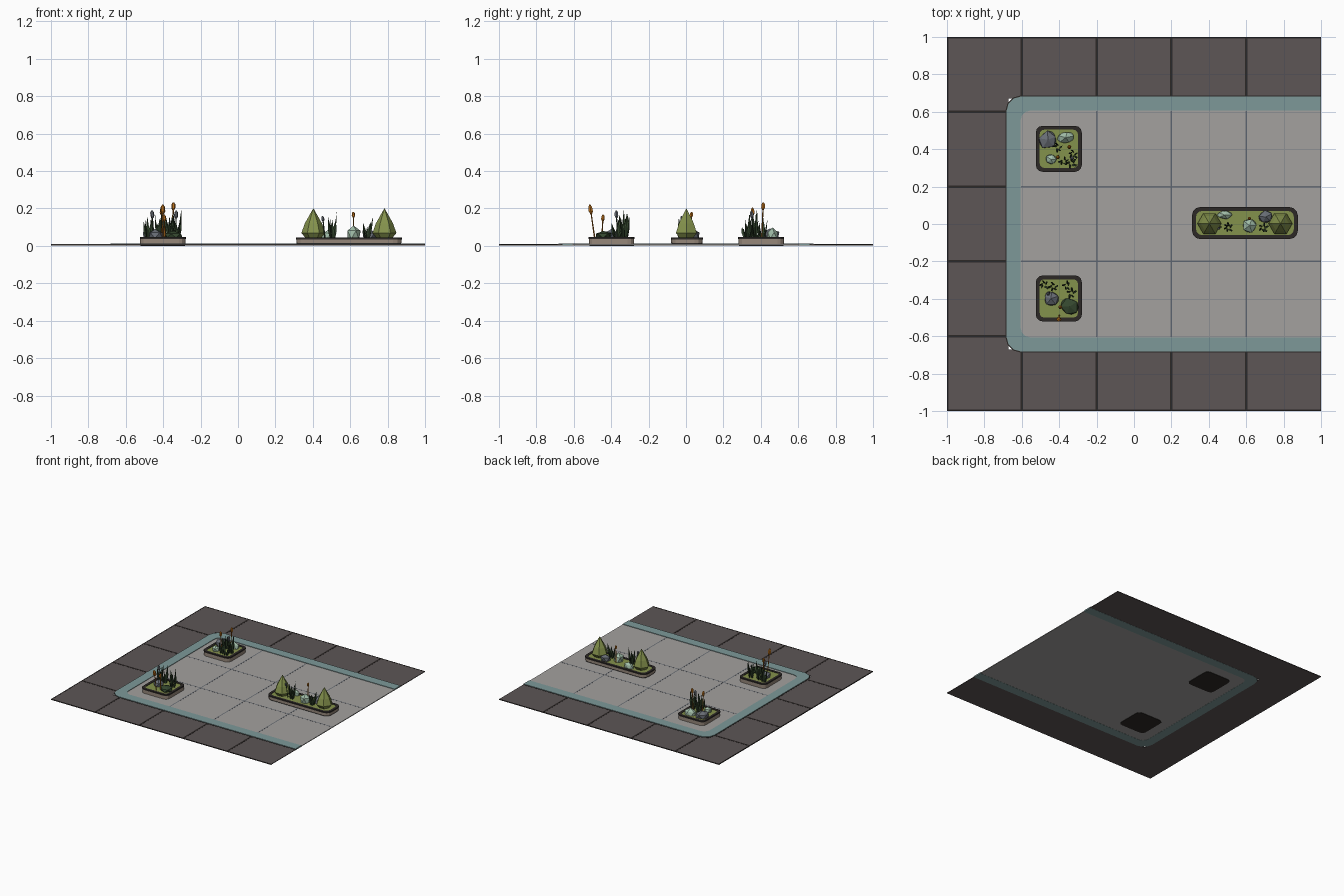
import bpy, math, random
from mathutils import Vector

if "Cube" in bpy.data.objects:
    bpy.data.objects.remove(bpy.data.objects["Cube"])

random.seed(4)


def mat(name, hexcol):
    m = bpy.data.materials.new(name)
    c = [int(hexcol[i:i + 2], 16) / 255 for i in (0, 2, 4)]
    c = [((v + 0.055) / 1.055) ** 2.4 if v > 0.04 else v / 12.92 for v in c]
    m.diffuse_color = (*c, 1)
    m.use_nodes = True
    m.node_tree.nodes["Principled BSDF"].inputs["Base Color"].default_value = m.diffuse_color
    return m


PAVING = mat("dark paving", "5D5656")
DARK = mat("near black", "2C2826")
FLOOR = mat("pale floor", "A3A19F")
TEAL = mat("teal kerb", "7D9999")
BEIGE = mat("beige stone", "96877A")
MOSS = mat("moss green", "84924C")
LEAF = mat("dark leaf green", "35482F")
MINT = mat("mint rock", "A3BFAA")
SLATE = mat("slate grey", "686D75")
ORANGE = mat("orange", "BC711C")


def make(name, verts, faces, m):
    me = bpy.data.meshes.new(name)
    me.from_pydata([tuple(v) for v in verts], [], faces)
    me.materials.append(m)
    ob = bpy.data.objects.new(name, me)
    bpy.context.collection.objects.link(ob)
    return ob


def prism(name, pts, z0, z1, m):
    n = len(pts)
    v = [(x, y, z0) for x, y in pts] + [(x, y, z1) for x, y in pts]
    f = [tuple(reversed(range(n))), tuple(range(n, 2 * n))]
    f += [(i, (i + 1) % n, (i + 1) % n + n, i + n) for i in range(n)]
    return make(name, v, f, m)


def box(name, x0, x1, y0, y1, z0, z1, m):
    return prism(name, [(x0, y0), (x1, y0), (x1, y1), (x0, y1)], z0, z1, m)


def band(name, outer, inner, z0, z1, m, closed=True):
    """Rectangular section swept between two matching outlines."""
    n, v, f = len(outer), [], []
    for (a, b), (c, d) in zip(outer, inner):
        v += [(a, b, z0), (a, b, z1), (c, d, z1), (c, d, z0)]
    for i in range(n if closed else n - 1):
        j = (i + 1) % n
        f += [(4 * i + k, 4 * j + k, 4 * j + (k + 1) % 4, 4 * i + (k + 1) % 4) for k in range(4)]
    if not closed:
        f += [(0, 1, 2, 3), (4 * n - 1, 4 * n - 2, 4 * n - 3, 4 * n - 4)]
    return make(name, v, f, m)


def round_rect(cx, cy, w, h, r, seg=3):
    pts = []
    for q, (sx, sy) in enumerate([(1, 1), (-1, 1), (-1, -1), (1, -1)]):
        for i in range(seg + 1):
            a = math.pi / 2 * (q + i / seg)
            pts.append((cx + sx * (w / 2 - r) + r * math.cos(a), cy + sy * (h / 2 - r) + r * math.sin(a)))
    return pts


def u_path(d, r):
    """U outline open at x = 1, with rounded corners at the left."""
    pts = [(1, d)]
    for q, s in ((1, 1), (2, -1)):
        for i in range(4):
            a = math.pi / 2 * (q + i / 3)
            pts.append((-d + r + r * math.cos(a), s * (d - r) + r * math.sin(a)))
    return pts + [(1, -d)]


def spindle(v, f, base, tip, rings, n, flat=1.0, turn=0.0):
    """Append a solid of rings (t, radius) along the line base-tip."""
    base, tip, o = Vector(base), Vector(tip), len(v)
    for t, r in rings:
        c = base.lerp(tip, t)
        for k in range(n):
            a = 2 * math.pi * k / n
            x, y = r * math.cos(a), r * flat * math.sin(a)
            v.append(c + Vector((x * math.cos(turn) - y * math.sin(turn),
                                 x * math.sin(turn) + y * math.cos(turn), 0)))
    for i in range(len(rings) - 1):
        for k in range(n):
            p, q = o + i * n, o + i * n + n
            f.append((p + k, p + (k + 1) % n, q + (k + 1) % n, q + k))
    f.append(tuple(o + k for k in reversed(range(n))))
    f.append(tuple(o + (len(rings) - 1) * n + k for k in range(n)))


def solid(name, base, tip, rings, n, m):
    v, f = [], []
    spindle(v, f, base, tip, rings, n)
    return make(name, v, f, m)


def grass(x, y, h, count=5, spread=0.022):
    v, f = [], []
    for i in range(count):
        a = 2 * math.pi * (i + random.random() * 0.6) / count
        d = Vector((math.cos(a), math.sin(a), 0))
        b = Vector((x, y, 0.04)) + d * spread * 0.5
        t = b + d * random.uniform(0.4, 1.0) * spread
        t.z = 0.04 + (h - 0.04) * (1.0 if i == 0 else random.uniform(0.5, 0.9))
        spindle(v, f, b, t, [(0, 0.006), (0.45, 0.011), (1, 0.0008)], 4, 0.35, a + 0.8)
    make("grass_clump", v, f, LEAF)


def reed(base, tip, m=ORANGE, r=0.011, head=0.042):
    b, t = Vector((*base, 0.04)), Vector(tip)
    s = t - (t - b).normalized() * head
    solid("reed_stem", b, s, [(0, 0.004), (1, 0.003)], 4, LEAF if m == SLATE else ORANGE)
    solid("reed_head", s, t, [(0, r * 0.45), (0.3, r), (0.75, r * 0.9), (1, r * 0.3)], 6, m)


def rock(x, y, sx, sy, top, m, rot=0.0):
    bpy.ops.mesh.primitive_ico_sphere_add(subdivisions=1, radius=1)
    ob = bpy.context.object
    ob.name = "rock"
    zc = 0.055
    for vt in ob.data.vertices:
        c = vt.co * random.uniform(0.88, 1.1)
        px, py = c.x * sx, c.y * sy
        vt.co = (x + px * math.cos(rot) - py * math.sin(rot),
                 y + px * math.sin(rot) + py * math.cos(rot),
                 max(0.036, zc + c.z * (top - zc)))
    ob.data.materials.append(m)


def planter(name, cx, cy, w, h, r, z0, top):
    def rr(d):
        return round_rect(cx, cy, w - 2 * d, h - 2 * d, r - d * 0.6)
    prism(name + "_base", rr(0.004), z0, z0 + 0.006, DARK)
    prism(name + "_wall", rr(0.002), z0 + 0.006, top - 0.010, BEIGE)
    band(name + "_rim", rr(0), rr(0.021), top - 0.010, top, DARK)
    prism(name + "_moss", rr(0.020), top - 0.012, top - 0.003, MOSS)


# paving around the court, with dark joints
box("paving_left", -1, -0.67, -1, 1, 0.003, 0.008, PAVING)
for s in (-1, 1):
    y0, y1 = sorted((s * 0.67, s))
    box("paving_side", -0.67, 1, y0, y1, 0.003, 0.008, PAVING)
    for x in (-0.6, -0.2, 0.2, 0.6):
        box("paving_joint", x - 0.007, x + 0.007, y0, y1, 0.006, 0.009, DARK)
    box("paving_edge", -1, 1, *sorted((s * 0.993, s)), 0.006, 0.009, DARK)
for y in (-0.6, -0.2, 0.2, 0.6):
    box("paving_joint", -1, -0.67, y - 0.007, y + 0.007, 0.006, 0.009, DARK)
box("paving_edge", -1, -0.993, -1, 1, 0.006, 0.009, DARK)

# pale court floor with thin joints
box("court_floor", -0.61, 1, -0.61, 0.61, 0.003, 0.009, FLOOR)
for x in (-0.2, 0.2, 0.6):
    box("floor_joint", x - 0.004, x + 0.004, -0.605, 0.605, 0.008, 0.0095, SLATE)
for y in (-0.2, 0.2):
    box("floor_joint", -0.605, 1, y - 0.004, y + 0.004, 0.008, 0.0095, SLATE)

# kerb strip and the dark gap around it
band("kerb_gap", u_path(0.688, 0.085), u_path(0.66, 0.06), 0.005, 0.009, DARK, False)
band("kerb", u_path(0.682, 0.08), u_path(0.606, 0.05), 0.002, 0.013, TEAL, False)

# planter boxes
planter("back_planter", -0.402, 0.402, 0.246, 0.246, 0.036, 0.0, 0.047)
planter("front_planter", -0.402, -0.398, 0.246, 0.246, 0.036, 0.0, 0.047)
planter("long_planter", 0.593, 0.005, 0.566, 0.172, 0.046, 0.009, 0.044)

# long planter: two pointed bushes, rocks, grass and a reed
for x in (0.403, 0.783):
    solid("bush", (x, 0.002, 0.04), (x, 0.002, 0.2),
          [(0, 0.04), (0.18, 0.064), (0.5, 0.046), (1, 0.001)], 6, MOSS)
rock(0.618, -0.008, 0.042, 0.042, 0.112, MINT)
rock(0.485, 0.048, 0.044, 0.024, 0.085, MINT)
rock(0.705, 0.038, 0.042, 0.036, 0.09, SLATE, 0.5)
grass(0.505, -0.02, 0.18, 6)
grass(0.69, -0.02, 0.155, 6)
reed((0.618, 0.025), (0.617, 0.03, 0.182), ORANGE, 0.009, 0.03)
reed((0.465, -0.015), (0.452, -0.025, 0.16), SLATE, 0.008, 0.03)

# back square planter
rock(-0.46, 0.45, 0.055, 0.05, 0.095, SLATE, 0.4)
rock(-0.365, 0.462, 0.05, 0.034, 0.095, MINT, 0.2)
rock(-0.443, 0.345, 0.034, 0.03, 0.085, MINT)
for x, y, h in ((-0.325, 0.375, 0.19), (-0.375, 0.335, 0.17), (-0.405, 0.41, 0.15), (-0.335, 0.325, 0.14)):
    grass(x, y, h)
reed((-0.35, 0.405), (-0.345, 0.413, 0.233))
reed((-0.405, 0.365), (-0.408, 0.355, 0.205))
reed((-0.335, 0.36), (-0.33, 0.35, 0.188), SLATE)

# front square planter
rock(-0.443, -0.398, 0.045, 0.042, 0.09, SLATE, 0.3)
rock(-0.345, -0.442, 0.05, 0.052, 0.08, LEAF, 0.6)
for x, y, h in ((-0.48, -0.325, 0.17), (-0.43, -0.335, 0.19), (-0.36, -0.33, 0.17), (-0.335, -0.37, 0.14)):
    grass(x, y, h)
reed((-0.4, -0.488), (-0.402, -0.514, 0.22), ORANGE, 0.013, 0.05)
reed((-0.39, -0.45), (-0.395, -0.443, 0.167), ORANGE, 0.011, 0.035)
reed((-0.45, -0.365), (-0.46, -0.373, 0.19), SLATE)
